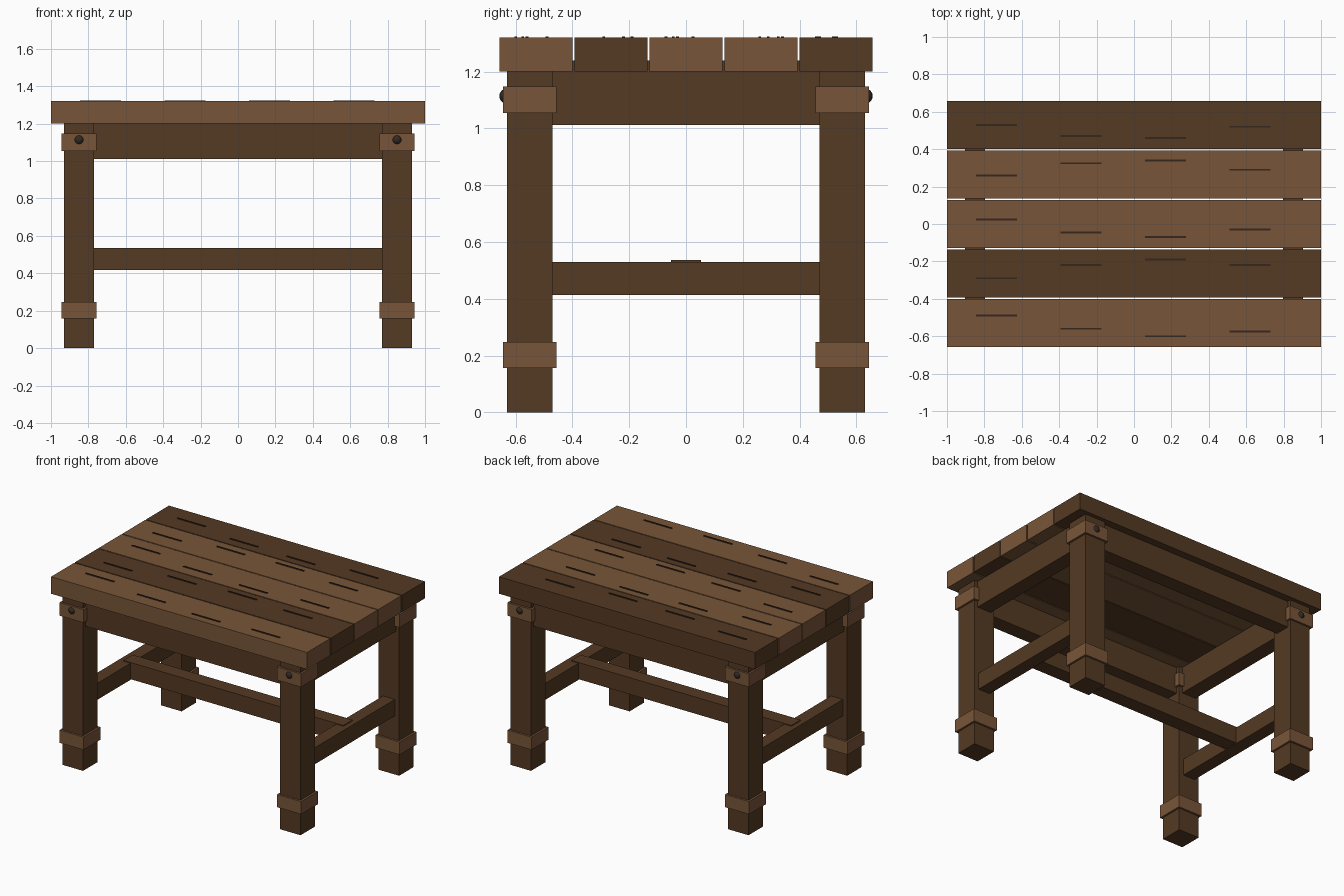
import bpy
import bmesh
from mathutils import Matrix, Vector

if "Cube" in bpy.data.objects:
    bpy.data.objects.remove(bpy.data.objects["Cube"], do_unlink=True)


def material(name, rgb):
    mat = bpy.data.materials.new(name)
    mat.use_nodes = True
    colour = (*rgb, 1.0)
    mat.diffuse_color = colour
    mat.node_tree.nodes["Principled BSDF"].inputs["Base Color"].default_value = colour
    return mat


light_wood = material("light wood", (0.188, 0.091, 0.040))
dark_wood = material("dark wood", (0.089, 0.042, 0.017))
grain_brown = material("grain brown", (0.036, 0.020, 0.012))
bolt_metal = material("bolt metal", (0.032, 0.022, 0.017))


def finish(bm, name, mat):
    mesh = bpy.data.meshes.new(name)
    bm.to_mesh(mesh)
    bm.free()
    mesh.materials.append(mat)
    obj = bpy.data.objects.new(name, mesh)
    bpy.context.collection.objects.link(obj)
    return obj


def box(name, low, high, mat):
    """Axis-aligned block between two corners."""
    low, high = Vector(low), Vector(high)
    bm = bmesh.new()
    place = Matrix.Translation((low + high) / 2) @ Matrix.Diagonal((*(high - low), 1))
    bmesh.ops.create_cube(bm, size=1, matrix=place)
    return finish(bm, name, mat)


def post(name, x, y, half, bottom, top, mat):
    return box(name, (x - half, y - half, bottom), (x + half, y + half, top), mat)


LEG_X, LEG_Y = 0.85, 0.55
TOP = 1.32
PITCH, PLANK_HALF = 0.2645, 0.1285

# Table top planks, front to back, each with four grain marks
plank_woods = [light_wood, dark_wood, light_wood, light_wood, dark_wood]
grain_rows = [
    (-0.49, -0.56, -0.60, -0.575),
    (-0.29, -0.22, -0.19, -0.22),
    (0.025, -0.045, -0.07, -0.03),
    (0.26, 0.325, 0.34, 0.29),
    (0.53, 0.47, 0.46, 0.52),
]
for row, (wood, marks) in enumerate(zip(plank_woods, grain_rows)):
    y = (row - 2) * PITCH
    box(f"plank_{row + 1}", (-1, y - PLANK_HALF, 1.2), (1, y + PLANK_HALF, TOP), wood)
    for col, gy in enumerate(marks):
        gx = -0.735 + 0.452 * col
        box(f"grain_{row + 1}_{col + 1}", (gx - 0.11, gy - 0.005, TOP - 0.003),
            (gx + 0.11, gy + 0.005, TOP + 0.005), grain_brown)

# Legs with lower and upper cuffs and a round bolt head
for side, sx in (("left", 1), ("right", -1)):
    for end, sy in (("front", -1), ("back", 1)):
        x, y = sx * LEG_X, sy * LEG_Y
        tag = f"{end}_{side}"
        post(f"{tag}_leg", x, y, 0.08, 0, 1.2, dark_wood)
        post(f"{tag}_lower_cuff", x, y, 0.094, 0.157, 0.247, light_wood)
        post(f"{tag}_upper_cuff", x, y, 0.094, 1.055, 1.148, light_wood)
        bm = bmesh.new()
        bmesh.ops.create_uvsphere(bm, u_segments=12, v_segments=8, radius=0.027,
                                  matrix=Matrix.Translation((x, sy * 0.631, 1.114)))
        bolt = finish(bm, f"{tag}_bolt", bolt_metal)
        bolt.data.shade_smooth()

# Aprons under the top
for end, sy in (("front", -1), ("back", 1)):
    y = sy * LEG_Y
    box(f"{end}_apron", (-LEG_X, y - 0.054, 1.012), (LEG_X, y + 0.054, 1.24), dark_wood)
for side, sx in (("left", 1), ("right", -1)):
    x = sx * LEG_X
    box(f"{side}_apron", (x - 0.054, -LEG_Y, 1.013), (x + 0.054, LEG_Y, 1.239), dark_wood)
    # Side stretcher between the legs
    box(f"{side}_stretcher", (x - 0.046, -LEG_Y, 0.413), (x + 0.046, LEG_Y, 0.53), dark_wood)

# Long stretcher joining the two side stretchers
box("centre_stretcher", (-0.86, -0.052, 0.418), (0.86, 0.052, 0.536), dark_wood)
